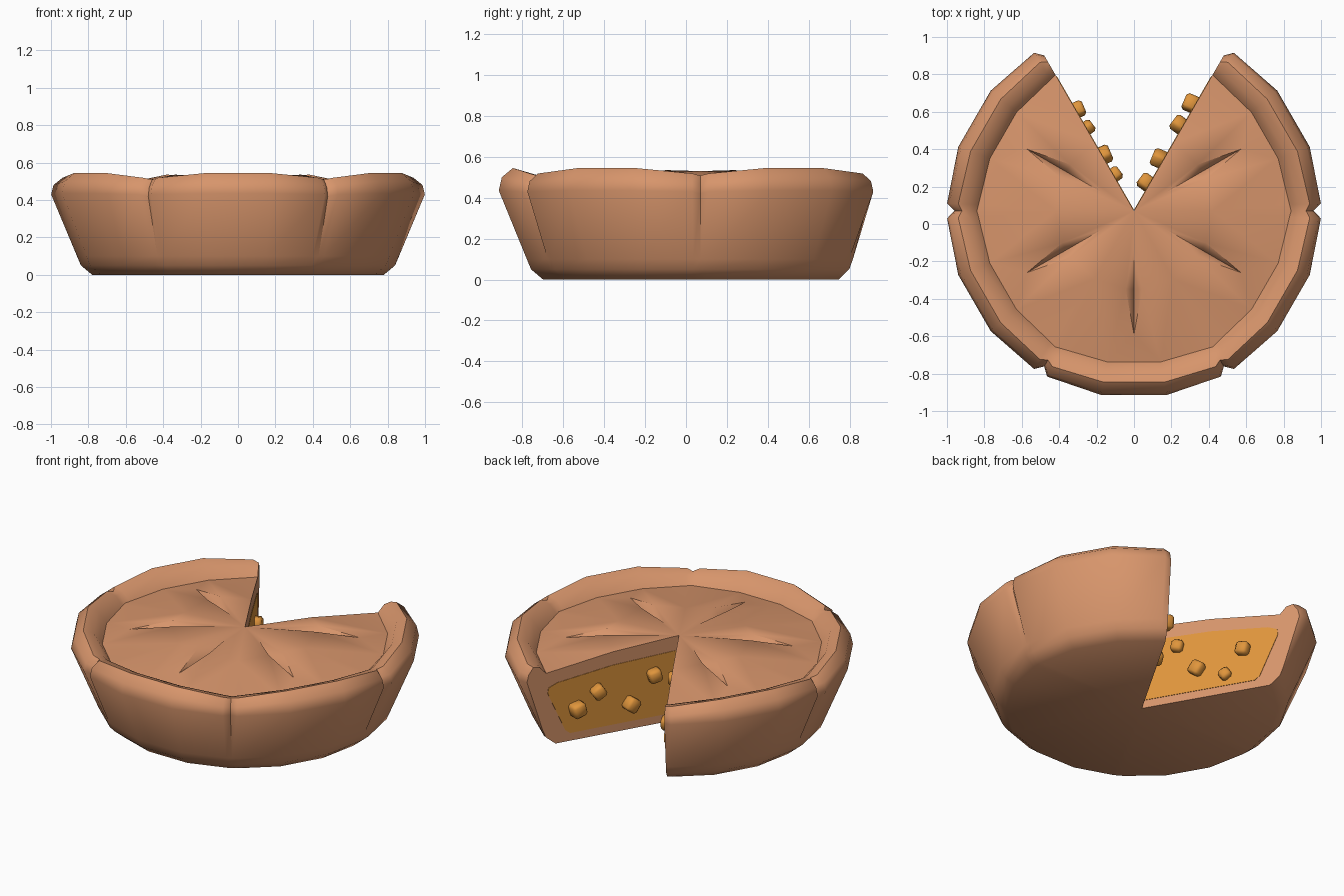
import bpy, bmesh, math
from mathutils import Vector, Matrix

if "Cube" in bpy.data.objects:
    bpy.data.objects.remove(bpy.data.objects["Cube"])

CY = 0.07  # pie centre along y


def material(name, rgb):
    m = bpy.data.materials.new(name)
    m.diffuse_color = (*rgb, 1)
    m.use_nodes = True
    m.node_tree.nodes["Principled BSDF"].inputs["Base Color"].default_value = m.diffuse_color
    return m


crust_mat = material("baked crust", (0.68, 0.30, 0.148))
fill_mat = material("orange filling", (0.74, 0.30, 0.045))


def finish(bm, name, mat, angle=45):
    bmesh.ops.remove_doubles(bm, verts=bm.verts, dist=0.0005)
    bmesh.ops.recalc_face_normals(bm, faces=bm.faces)
    me = bpy.data.meshes.new(name)
    bm.to_mesh(me)
    bm.free()
    me.materials.append(mat)
    ob = bpy.data.objects.new(name, me)
    bpy.context.collection.objects.link(ob)
    bpy.ops.object.select_all(action='DESELECT')
    ob.select_set(True)
    bpy.context.view_layer.objects.active = ob
    bpy.ops.object.shade_smooth_by_angle(angle=math.radians(angle))
    return ob


def polar(r, deg, z):
    a = math.radians(deg)
    return Vector((r * math.cos(a), CY + r * math.sin(a), z))


# crust cross-sections (radius, height), outside bottom to inside rim
base = [(0.78, 0), (0.84, 0.05), (0.861, 0.10)]
full = base + [(1.0, 0.435), (0.985, 0.50), (0.93, 0.545), (0.87, 0.525), (0.82, 0.455)]
side = base + [(1.0, 0.43), (0.987, 0.48), (0.94, 0.518), (0.88, 0.505), (0.832, 0.455)]
notch = base + [(0.96, 0.42), (0.95, 0.465), (0.92, 0.508), (0.88, 0.50), (0.84, 0.455)]
columns = [(0, notch), (2.3, side), (20, full), (40, full), (57.7, side), (60, notch)]

# crust: five equal slices, each with one steam vent
bm = bmesh.new()


def face(*pts):
    bm.faces.new([bm.verts.new(p) for p in pts])


for i in range(5):
    start = 120 + 60 * i
    mid = start + 30
    cols = [[polar(r, start + a, z) for r, z in prof] for a, prof in columns]
    floor = polar(0, 0, 0)
    for c, d in zip(cols, cols[1:]):
        face(floor, d[0], c[0])
        for k in range(len(c) - 1):
            face(c[k], d[k], d[k + 1], c[k + 1])
    rim = [c[-1] for c in cols]
    centre = polar(0, 0, 0.53)
    tip_in, tip_out = polar(0.19, mid, 0.525), polar(0.66, mid, 0.488)
    groove = polar(0.42, mid, 0.455)
    for s, edge_rim in ((-1, rim[:3]), (1, rim[:2:-1])):
        lip = polar(0.42, mid + s * 6, 0.535)
        edge = polar(0.42, mid + s * 30, 0.508)
        face(centre, tip_in, lip)
        face(centre, lip, edge)
        face(tip_in, groove, lip)
        face(groove, tip_out, lip)
        face(edge, edge_rim[0], edge_rim[1])
        face(edge, edge_rim[1], edge_rim[2])
        face(edge, edge_rim[2], lip)
        face(lip, edge_rim[2], tip_out)
    face(tip_out, rim[2], rim[3])

# the two cut walls
for a in (60, 120):
    face(polar(0, 0, 0), *[polar(r, a, z) for r, z in notch],
         polar(0.42, a, 0.508), polar(0, 0, 0.53))
finish(bm, "pie_crust", crust_mat)

# filling plates on the cut walls, and fruit chunks (radius, height, size)
panel = [(0.005, 0.05), (0.69, 0.05), (0.72, 0.075), (0.83, 0.325), (0.825, 0.36),
         (0.77, 0.383), (0.42, 0.425), (0.005, 0.44)]
walls = {
    "right": (60, 1, 0.022, [(0.65, 0.20, 0.085), (0.52, 0.286, 0.078),
                             (0.31, 0.165, 0.082), (0.165, 0.32, 0.078)]),
    "left": (120, -1, 0.008, [(0.22, 0.36, 0.07), (0.34, 0.19, 0.082),
                              (0.51, 0.12, 0.066), (0.62, 0.265, 0.078)]),
}
for name, (a, s, out, chunks) in walls.items():
    rad = math.radians(a)
    normal = Vector((-math.sin(rad), math.cos(rad), 0)) * s
    bm = bmesh.new()
    lo = [bm.verts.new(polar(r, a, z) - normal * 0.003) for r, z in panel]
    hi = [bm.verts.new(polar(r, a, z) + normal * 0.003) for r, z in panel]
    bm.faces.new(lo)
    bm.faces.new(hi)
    for k in range(len(panel)):
        j = (k + 1) % len(panel)
        bm.faces.new((lo[k], lo[j], hi[j], hi[k]))
    finish(bm, name + "_filling", fill_mat, 30)

    bm = bmesh.new()
    for k, (r, z, size) in enumerate(chunks):
        turn = (Matrix.Rotation(rad + 0.12 * (-1) ** k, 4, 'Z')
                @ Matrix.Rotation(0.25 + 0.35 * (k % 3), 4, 'Y'))
        bmesh.ops.create_cube(bm, size=size, matrix=Matrix.Translation(
            polar(r, a, z) + normal * out) @ turn)
    bmesh.ops.bevel(bm, geom=bm.edges[:], offset=0.014, segments=1,
                    affect='EDGES', profile=0.5)
    finish(bm, name + "_fruit_chunks", fill_mat, 60)
